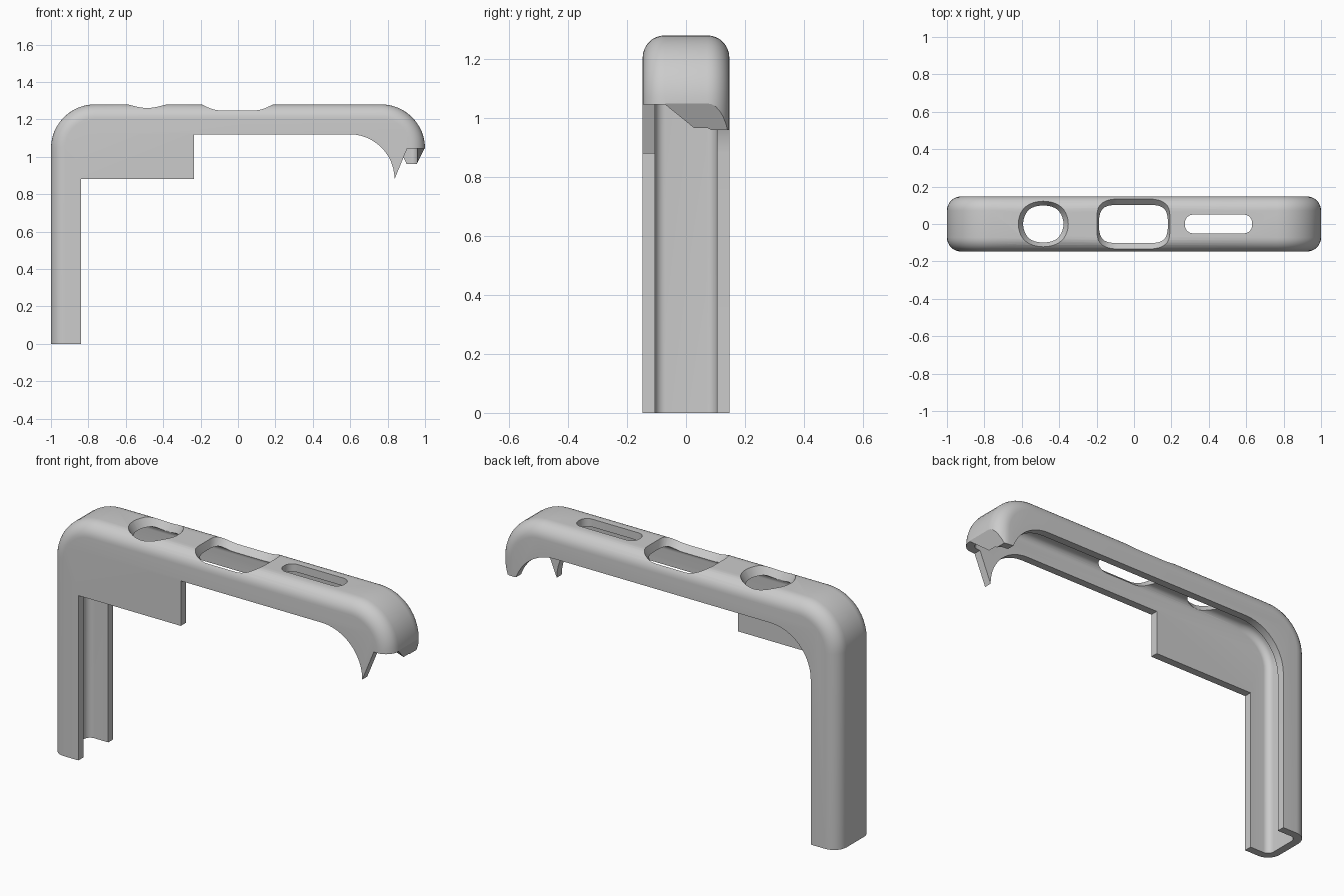
import bpy, bmesh
from math import sin, cos, pi, radians

if "Cube" in bpy.data.objects:
    bpy.data.objects.remove(bpy.data.objects["Cube"])


def arc(cx, cy, r, a0, a1, n=12):
    """Points on a circular arc, angles in degrees."""
    return [(cx + r * cos(radians(a0 + (a1 - a0) * i / n)),
             cy + r * sin(radians(a0 + (a1 - a0) * i / n))) for i in range(n + 1)]


def loft(name, rings):
    """Closed solid through matching rings of 3D points."""
    bm = bmesh.new()
    vs = [[bm.verts.new(p) for p in ring] for ring in rings]
    n = len(vs[0])
    for a, b in zip(vs, vs[1:]):
        for i in range(n):
            j = (i + 1) % n
            bm.faces.new((a[i], a[j], b[j], b[i]))
    bm.faces.new(vs[0])
    bm.faces.new(vs[-1])
    bmesh.ops.recalc_face_normals(bm, faces=bm.faces)
    me = bpy.data.meshes.new(name)
    bm.to_mesh(me)
    bm.free()
    ob = bpy.data.objects.new(name, me)
    bpy.context.collection.objects.link(ob)
    return ob


def slab(name, hx, top, hy, corner, edge, bottom, n=8):
    """Upright slab with rounded top corners and rounded front/back edges."""
    rings = []
    angles = [-pi / 2 + pi / 2 * i / n for i in range(n + 1)]
    steps = [(a, -1) for a in angles] + [(-a, 1) for a in reversed(angles)]
    for a, side in steps:
        inset = edge * (1 - cos(a))
        y = side * (hy - edge) + edge * sin(a)
        r, x, z = corner - inset, hx - inset, top - inset
        pts = ([(x, bottom)] + arc(x - r, z - r, r, 0, 90)
               + arc(r - x, z - r, r, 90, 180) + [(-x, bottom)])
        rings.append([(px, y, pz) for px, pz in pts])
    return loft(name, rings)


def side_prism(name, pts, y0, y1):
    return loft(name, [[(x, y, z) for x, z in pts] for y in (y0, y1)])


def rounded_plan(cx, hx, hy, r, z):
    pts = []
    for sx, sy, a in ((1, 1, 0), (-1, 1, 90), (-1, -1, 180), (1, -1, 270)):
        pts += arc(cx + sx * (hx - r), sy * (hy - r), r, a, a + 90, 10)[:10 if hy == r else 11]
    return [(x, y, z) for x, y in pts]


def top_hole(name, cx, levels):
    """Hole cutter; each level is (z, half length, half width, corner radius)."""
    return loft(name, [rounded_plan(cx, hx, hy, r - 0.0005, z) for z, hx, hy, r in levels])


# Outer shell and its hollow
shell = slab("case_shell", 1.0, 1.28, 0.147, 0.235, 0.075, 0.0)
cutters = [slab("hollow", 0.958, 1.238, 0.105, 0.193, 0.035, -0.2)]

# Front wall outline: leg, deep panel, arch and pointed prong
front = ([(-0.84, -0.3), (-0.84, 0.88), (-0.235, 0.88), (-0.235, 1.12)]
         + arc(0.597, 0.88, 0.24, 90, 0)
         + [(0.905, 1.045), (1.3, 1.045), (1.3, -0.3)])
cutters.append(side_prism("front_opening", front, -0.3, -0.07))

# Back wall outline: leg with rounded inside corner, arch and short prong
back = ([(-0.84, -0.3)] + arc(-0.6, 0.88, 0.24, 180, 90)
        + arc(0.675, 0.88, 0.24, 90, 20)
        + [(0.915, 0.96), (0.955, 0.96), (1.0, 1.05), (1.1, 1.25), (1.3, -0.3)])
cutters.append(side_prism("back_opening", back, -0.0701, 0.3))

# Sloped step between the two prongs
step = [(-0.072, 1.045), (-0.07, 1.045), (0.035, 0.96), (0.035, 0.8), (-0.072, 0.8)]
cutters.append(loft("step_cut", [[(x, y, z) for y, z in step] for x in (0.88, 1.3)]))

# Three holes through the top
cutters.append(top_hole("round_hole", -0.485, [
    (1.0, 0.1, 0.1, 0.1), (1.225, 0.1, 0.1, 0.1), (1.32, 0.158, 0.158, 0.158)]))
cutters.append(top_hole("wide_hole", -0.003, [
    (1.0, 0.175, 0.09, 0.085), (1.205, 0.175, 0.09, 0.085), (1.32, 0.205, 0.21, 0.14)]))
cutters.append(top_hole("slot", 0.452, [
    (1.0, 0.18, 0.05, 0.045), (1.4, 0.18, 0.05, 0.045)]))

for c in cutters:
    m = shell.modifiers.new(c.name, 'BOOLEAN')
    m.operation = 'DIFFERENCE'
    m.solver = 'EXACT'
    m.object = c

# Bake the cuts and remove the cutters
deps = bpy.context.evaluated_depsgraph_get()
shell_mesh = bpy.data.meshes.new_from_object(shell.evaluated_get(deps))
shell.modifiers.clear()
shell.data = shell_mesh
for c in cutters:
    bpy.data.objects.remove(c)

bpy.context.view_layer.objects.active = shell
shell.select_set(True)
bpy.ops.object.shade_smooth_by_angle(angle=radians(30))
